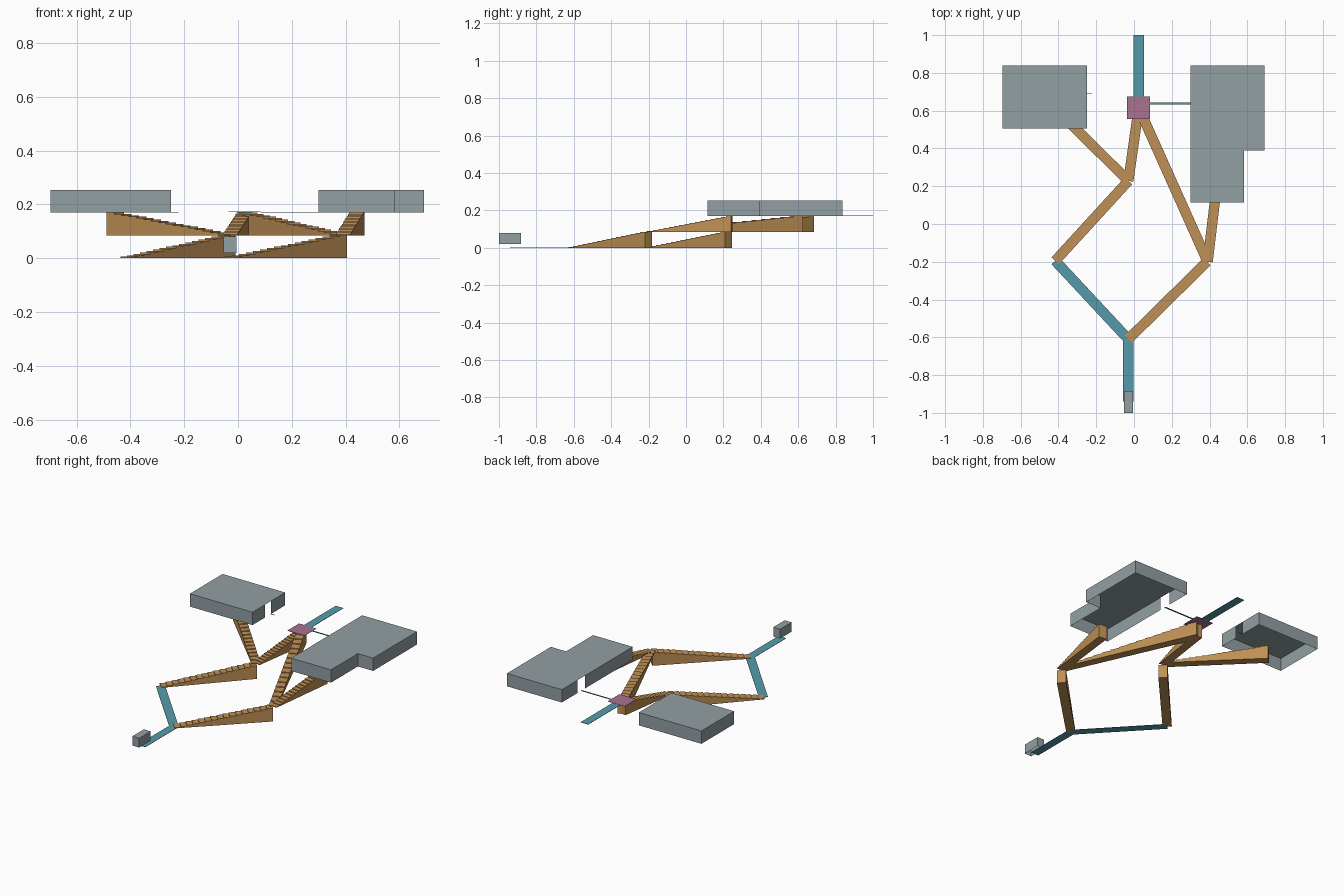
import bpy, bmesh
from mathutils import Vector

if "Cube" in bpy.data.objects:
    bpy.data.objects.remove(bpy.data.objects["Cube"], do_unlink=True)


def material(name, color):
    m = bpy.data.materials.new(name)
    m.use_nodes = True
    m.diffuse_color = (*color, 1)
    m.node_tree.nodes["Principled BSDF"].inputs["Base Color"].default_value = (*color, 1)
    return m


GREY = material("slate grey", (0.29, 0.35, 0.37))
TAN = material("warm tan", (0.52, 0.28, 0.09))
TEAL = material("teal", (0.09, 0.33, 0.40))
PINK = material("dusty pink", (0.39, 0.17, 0.28))

LEVEL = 0.085     # height of one flight
DECK = 2 * LEVEL  # upper level
WIDTH = 0.054
STEPS = 16


def finish(name, bm, mat):
    bmesh.ops.recalc_face_normals(bm, faces=bm.faces)
    mesh = bpy.data.meshes.new(name)
    bm.to_mesh(mesh)
    bm.free()
    mesh.materials.append(mat)
    bpy.context.collection.objects.link(bpy.data.objects.new(name, mesh))


def sweep(name, start, end, profile, width, mat):
    """Extrude a (distance, height) side profile across a walkway's width."""
    a, b = Vector((*start, 0)), Vector((*end, 0))
    along = (b - a).normalized()
    side = Vector((-along.y, along.x, 0)) * width / 2
    bm = bmesh.new()
    verts = [bm.verts.new(a + along * d - side + Vector((0, 0, z))) for d, z in profile]
    face = bm.faces.new(verts)
    new = bmesh.ops.extrude_face_region(bm, geom=[face])["geom"]
    moved = [v for v in new if isinstance(v, bmesh.types.BMVert)]
    bmesh.ops.translate(bm, verts=moved, vec=side * 2)
    finish(name, bm, mat)


def stairs(name, start, end, base):
    """Solid flight with a flat underside, climbing from start to end."""
    run = (Vector(end) - Vector(start)).length / STEPS
    rise = LEVEL / STEPS
    profile = [(0, base)]
    for i in range(STEPS):
        top = base + (i + 1) * rise
        profile += [(i * run, top), ((i + 1) * run, top)]
    profile.append((STEPS * run, base))
    sweep(name, start, end, profile, WIDTH, TAN)


def path(name, start, end, z, width=WIDTH, mat=TEAL):
    """Thin flat strip."""
    n = (Vector(end) - Vector(start)).length
    sweep(name, start, end, [(0, z), (n, z), (n, z + 0.002), (0, z + 0.002)], width, mat)


def shell(name, outline, z0, z1, door=None):
    """Roofed walls open below; door = (wall index, from, to) as fractions."""
    bm = bmesh.new()
    pts = [Vector(p) for p in outline]
    bm.faces.new([bm.verts.new((p.x, p.y, z1)) for p in pts])
    for i, p in enumerate(pts):
        q = pts[(i + 1) % len(pts)]
        spans = [(0, 1)]
        if door and door[0] == i:
            spans = [(0, door[1]), (door[2], 1)]
        for s, t in spans:
            u, v = p.lerp(q, s), p.lerp(q, t)
            bm.faces.new([bm.verts.new(c) for c in
                          ((u.x, u.y, z0), (v.x, v.y, z0), (v.x, v.y, z1), (u.x, u.y, z1))])
    bmesh.ops.remove_doubles(bm, verts=bm.verts, dist=0.0001)
    finish(name, bm, GREY)


# Junctions of the walkway network
entry, west, east = (-0.03, -0.61), (-0.417, -0.195), (0.386, -0.2)
middle, hub = (-0.03, 0.228), (0.025, 0.615)

# Lower and upper flights
stairs("lower_east_stairs", entry, east, 0)
stairs("lower_west_stairs", west, middle, 0)
stairs("west_room_stairs", middle, (-0.47, 0.665), LEVEL)
stairs("middle_hub_stairs", middle, hub, LEVEL)
stairs("east_hub_stairs", (0.39, -0.2), hub, LEVEL)
stairs("east_room_stairs", (0.39, -0.2), (0.443, 0.245), LEVEL)

# Flat paths
path("entry_path", (-0.03, -0.94), (-0.03, -0.6), 0)
path("west_path", entry, west, 0)
path("rear_path", (0.025, 0.67), (0.025, 1.0), DECK)
path("east_link", (0.085, 0.638), (0.30, 0.638), DECK, 0.01)
path("west_door_sill", (-0.25, 0.69), (-0.222, 0.69), DECK, 0.004)
path("hub_plate", (-0.036, 0.615), (0.086, 0.615), DECK + 0.001, 0.12, PINK)

# Hollow rooms
shell("west_room", [(-0.697, 0.505), (-0.25, 0.505), (-0.25, 0.838), (-0.697, 0.838)],
      DECK, 0.253, (1, 0.38, 0.56))
shell("east_room", [(0.30, 0.115), (0.583, 0.115), (0.583, 0.39), (0.692, 0.39),
                    (0.692, 0.838), (0.30, 0.838)], DECK, 0.253, (5, 0.22, 0.33))
shell("entry_booth", [(-0.054, -1), (-0.005, -1), (-0.005, -0.883), (-0.054, -0.883)],
      0.02, 0.08)
